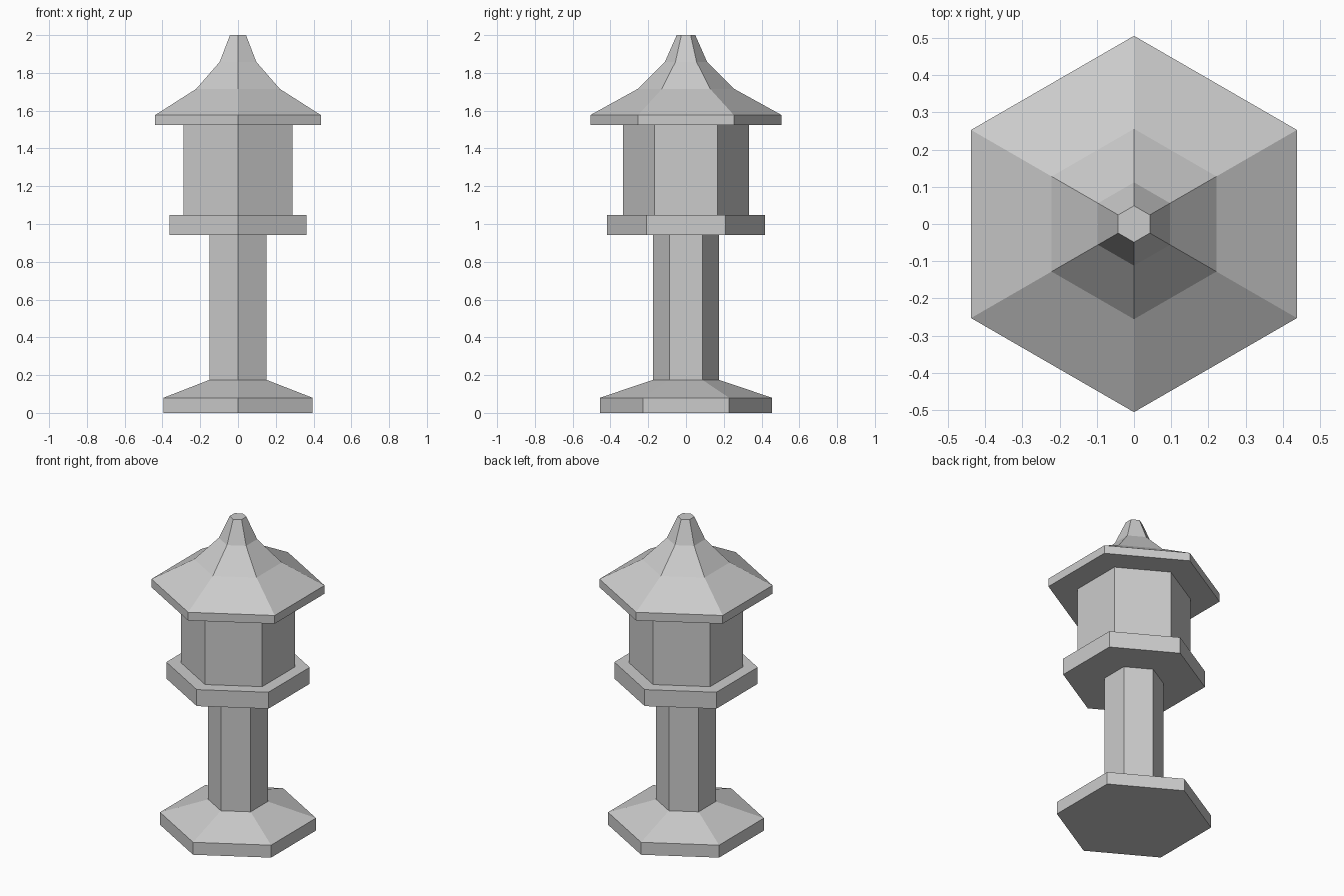
import bpy, bmesh
from math import sin, cos, pi

if "Cube" in bpy.data.objects:
    bpy.data.objects.remove(bpy.data.objects["Cube"])

SIDES = 6


def hex_part(name, profile):
    """Closed hexagonal solid from (radius, z) rings; corners point along +-y."""
    bm = bmesh.new()
    rings = [[bm.verts.new((r * cos(pi / 2 + 2 * pi * i / SIDES),
                            r * sin(pi / 2 + 2 * pi * i / SIDES), z))
              for i in range(SIDES)] for r, z in profile]
    for low, high in zip(rings, rings[1:]):
        for i in range(SIDES):
            j = (i + 1) % SIDES
            bm.faces.new((low[i], low[j], high[j], high[i]))
    bm.faces.new(rings[0][::-1])
    bm.faces.new(rings[-1])
    mesh = bpy.data.meshes.new(name)
    bm.to_mesh(mesh)
    bm.free()
    obj = bpy.data.objects.new(name, mesh)
    bpy.context.collection.objects.link(obj)
    return obj


# Foot with sloping top
hex_part("base", [(0.456, 0), (0.456, 0.08), (0.174, 0.175)])
# Slim post
hex_part("post", [(0.174, 0.175), (0.174, 0.941)])
# Slab under the light chamber
hex_part("platform", [(0.419, 0.941), (0.419, 1.047)])
# Light chamber
hex_part("light_chamber", [(0.334, 1.047), (0.334, 1.524)])
# Flared roof with a vertical eave and blunt tip
hex_part("roof", [(0.506, 1.524), (0.506, 1.577), (0.256, 1.715),
                  (0.112, 1.858), (0.049, 2.0)])
